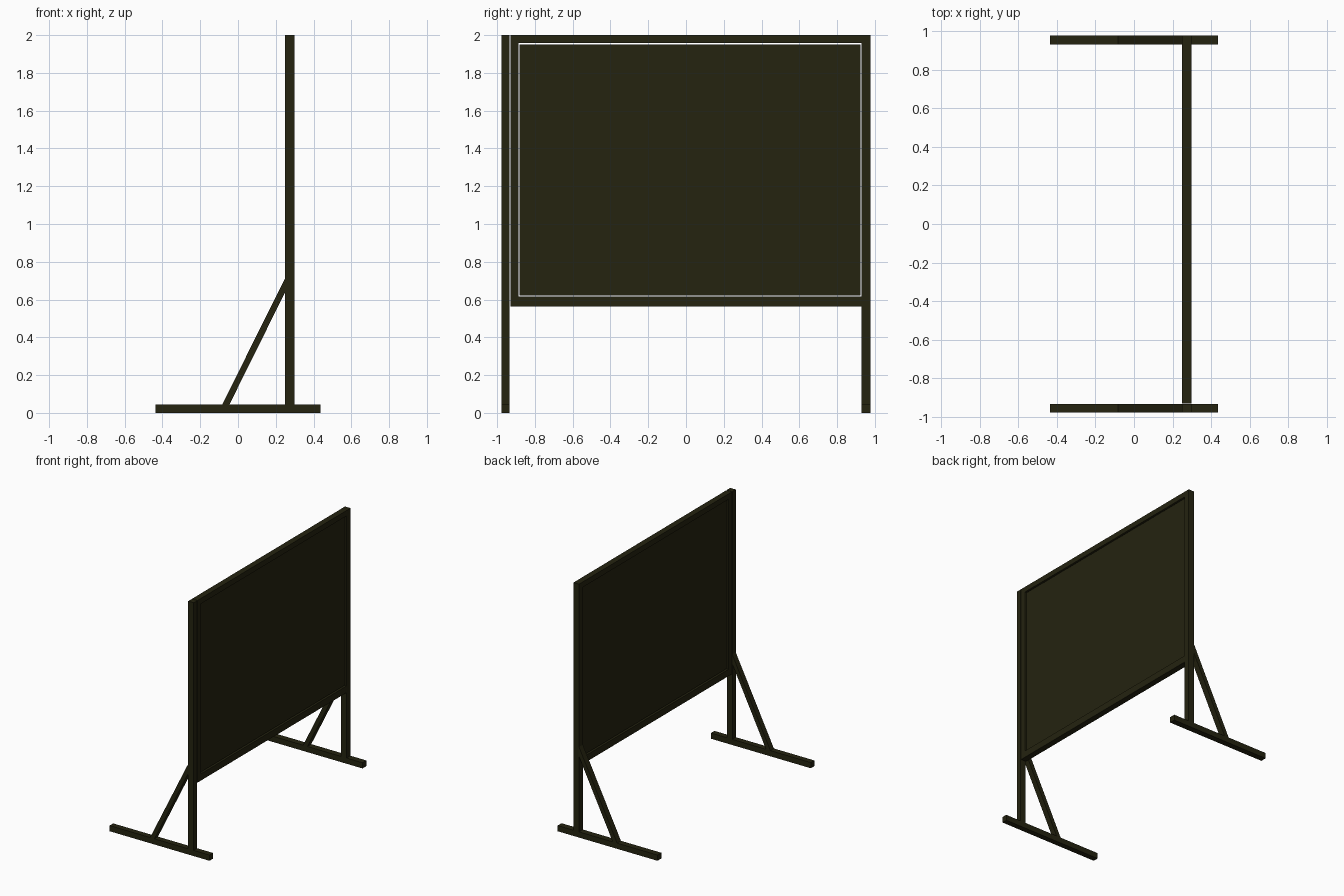
import bpy, bmesh

if "Cube" in bpy.data.objects:
    bpy.data.objects.remove(bpy.data.objects["Cube"])

# One dark olive paint for the whole stand
paint = bpy.data.materials.new("dark_olive")
paint.diffuse_color = (0.018, 0.017, 0.005, 1)
paint.use_nodes = True
paint.node_tree.nodes["Principled BSDF"].inputs["Base Color"].default_value = paint.diffuse_color


def prism(name, profile, y0, y1):
    """Extrude an x-z profile from y0 to y1."""
    bm = bmesh.new()
    face = bm.faces.new([bm.verts.new((x, y0, z)) for x, z in profile])
    out = bmesh.ops.extrude_face_region(bm, geom=[face])
    verts = [v for v in out["geom"] if isinstance(v, bmesh.types.BMVert)]
    bmesh.ops.translate(bm, verts=verts, vec=(0, y1 - y0, 0))
    bmesh.ops.recalc_face_normals(bm, faces=bm.faces)
    mesh = bpy.data.meshes.new(name)
    bm.to_mesh(mesh)
    bm.free()
    mesh.materials.append(paint)
    obj = bpy.data.objects.new(name, mesh)
    bpy.context.collection.objects.link(obj)
    return obj


def box(name, x0, x1, y0, y1, z0, z1):
    return prism(name, [(x0, z0), (x1, z0), (x1, z1), (x0, z1)], y0, y1)


X0, X1 = 0.25, 0.298      # depth of posts and frame
F = 0.045                 # bar thickness

# Feet, posts and diagonal braces at both ends
for side, y0, y1 in (("left", -0.978, -0.934), ("right", 0.93, 0.978)):
    box(side + "_foot", -0.436, 0.436, y0, y1, 0, F)
    box(side + "_post", X0, X1, y0, y1, F, 2.0)
    prism(side + "_brace", [(-0.083, F), (-0.045, F), (X0, 0.64), (X0, 0.715)], y0, y1)

# Board frame between the posts
box("frame_stile", X0, X1, -0.93, -0.887, 0.562, 2.0)
box("top_rail", X0, X1, -0.887, 0.93, 1.957, 2.0)
box("bottom_rail", X0, X1, -0.887, 0.93, 0.562, 0.615)

# Board panel, set in the frame with a narrow gap all round
box("board_panel", 0.26, 0.288, -0.882, 0.924, 0.621, 1.951)
